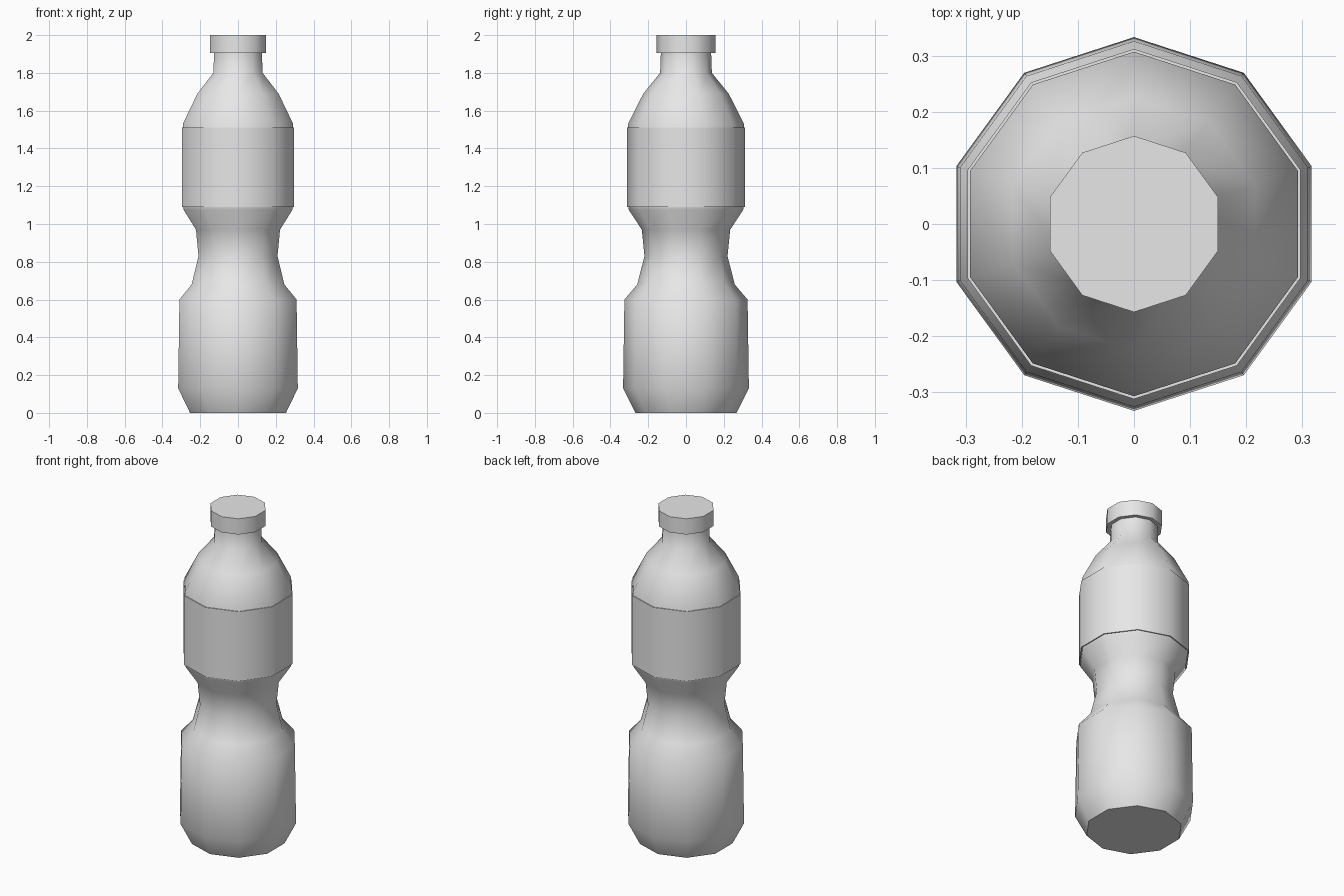
import bpy
import bmesh
from math import cos, sin, pi, radians

cube = bpy.data.objects.get("Cube")
if cube:
    bpy.data.objects.remove(cube, do_unlink=True)

SIDES = 10

plastic = bpy.data.materials.new("light_grey_plastic")
plastic.use_nodes = True
grey = (0.8, 0.8, 0.8, 1)
plastic.diffuse_color = grey
plastic.node_tree.nodes["Principled BSDF"].inputs["Base Color"].default_value = grey


def lathe(name, profile, close_bottom=False, close_top=False):
    """Spin a (radius, height) profile into a ten-sided part."""
    bm = bmesh.new()
    rings = []
    for r, z in profile:
        angles = [pi / 2 + 2 * pi * i / SIDES for i in range(SIDES)]
        rings.append([bm.verts.new((r * cos(a), r * sin(a), z)) for a in angles])
    for low, high in zip(rings, rings[1:]):
        for i in range(SIDES):
            j = (i + 1) % SIDES
            bm.faces.new((low[i], low[j], high[j], high[i]))
    if close_bottom:
        bm.faces.new(rings[0][::-1])
    if close_top:
        bm.faces.new(rings[-1])
    mesh = bpy.data.meshes.new(name)
    bm.to_mesh(mesh)
    bm.free()
    mesh.materials.append(plastic)
    obj = bpy.data.objects.new(name, mesh)
    bpy.context.collection.objects.link(obj)
    bpy.ops.object.select_all(action="DESELECT")
    obj.select_set(True)
    bpy.context.view_layer.objects.active = obj
    bpy.ops.object.shade_smooth_by_angle(angle=radians(50))
    return obj


# Bottle body: base, lower bulge, waist grip, label area, shoulder, neck
lathe("bottle_body", [
    (0.267, 0), (0.333, 0.13), (0.326, 0.6), (0.258, 0.68), (0.22, 0.83),
    (0.234, 0.97), (0.303, 1.075), (0.307, 1.1), (0.307, 1.53),
    (0.226, 1.69), (0.137, 1.8), (0.133, 1.91),
], close_bottom=True)

# Thin label sleeve around the upper body
lathe("label_sleeve", [(0.3, 1.09), (0.312, 1.09), (0.312, 1.51), (0.306, 1.51)])

# Screw cap with an underside lip
lathe("cap", [(0.13, 1.905), (0.157, 1.905), (0.157, 2.0)], close_top=True)
